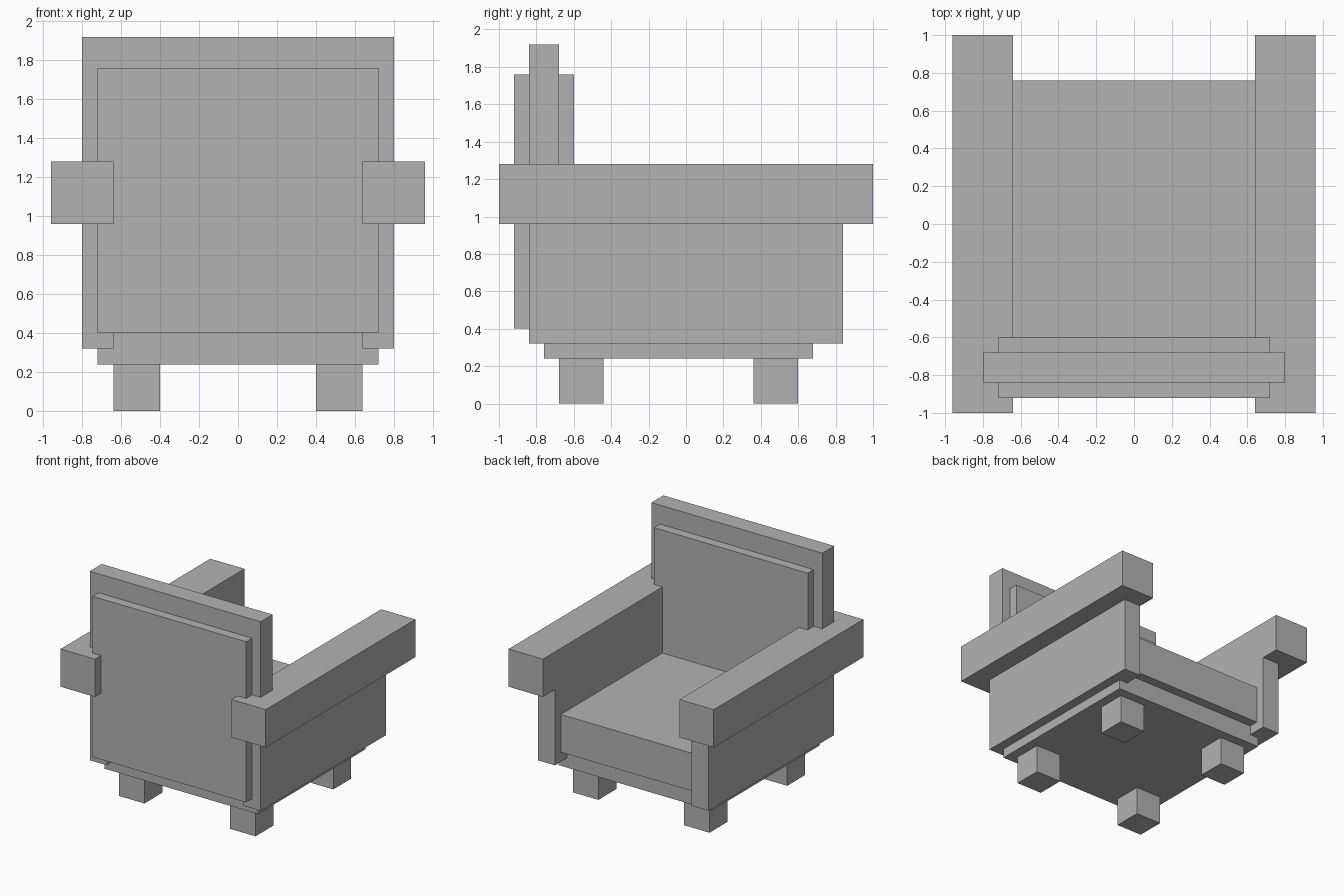
import bpy

# Remove the default cube only
default = bpy.data.objects.get("Cube")
if default:
    bpy.data.objects.remove(default, do_unlink=True)

# Single neutral colour
GREY = (0.45, 0.45, 0.45, 1.0)
grey = bpy.data.materials.new("plain_grey")
grey.use_nodes = True
grey.diffuse_color = GREY
for node in grey.node_tree.nodes:
    if node.type == 'BSDF_PRINCIPLED':
        node.inputs["Base Color"].default_value = GREY


def box(name, x, y, z):
    """Axis-aligned box from (min, max) pairs."""
    spans = (x, y, z)
    bpy.ops.mesh.primitive_cube_add(size=1, location=[(a + b) / 2 for a, b in spans])
    obj = bpy.context.object
    obj.name = obj.data.name = name
    obj.scale = [b - a for a, b in spans]
    bpy.ops.object.transform_apply(location=False, rotation=False, scale=True)
    obj.data.materials.append(grey)
    return obj


def pair(name, x, y, z):
    """Matching boxes on the left (+x) and right (-x)."""
    box("left_" + name, x, y, z)
    box("right_" + name, (-x[1], -x[0]), y, z)


# Seat and the frame beneath it
box("base_frame", (-0.72, 0.72), (-0.76, 0.68), (0.24, 0.40))
box("seat_cushion", (-0.64, 0.64), (-0.68, 0.76), (0.40, 0.72))

# Backrest: tall board with a thicker pad running through it
box("back_board", (-0.80, 0.80), (-0.84, -0.68), (0.40, 1.92))
box("back_cushion", (-0.72, 0.72), (-0.92, -0.60), (0.40, 1.76))

# Sides and armrests
pair("side_panel", (0.64, 0.80), (-0.84, 0.84), (0.32, 0.96))
pair("armrest", (0.64, 0.96), (-1.0, 1.0), (0.96, 1.28))

# Legs
for place, y in (("backrest_leg", (-0.68, -0.44)), ("seat_leg", (0.36, 0.60))):
    pair(place, (0.40, 0.64), y, (0, 0.24))
